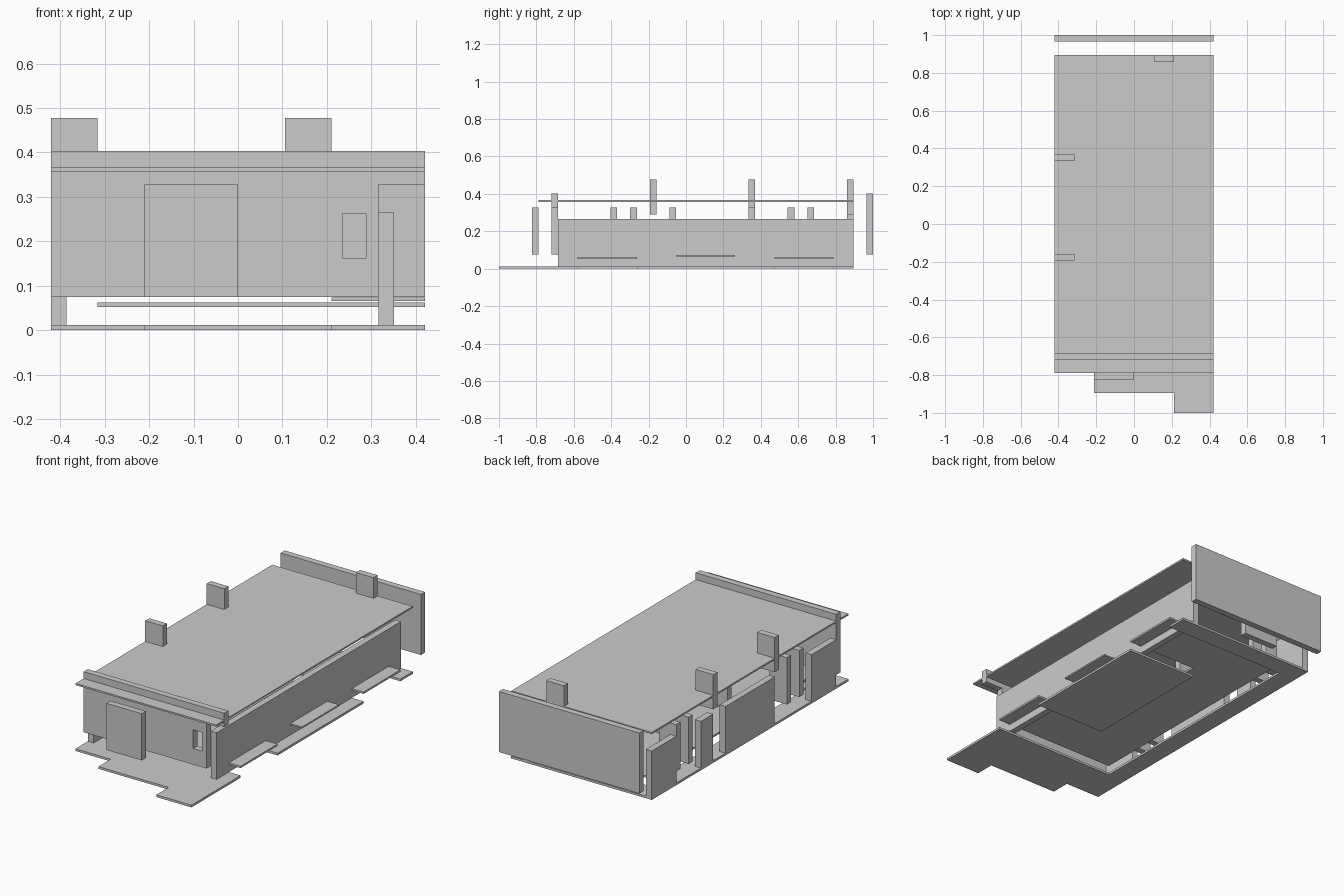
import bpy

if "Cube" in bpy.data.objects:
    bpy.data.objects.remove(bpy.data.objects["Cube"])

U = 2 / 19          # plan module: the length is 19 modules
T = U / 3           # wall thickness
F = 0.012           # floor slab thickness


def gx(k):
    return k * U


def gy(k):
    return -1 + k * U


def box(name, x, y, z):
    """Box spanning the given (min, max) ranges."""
    bpy.ops.mesh.primitive_cube_add(size=1, location=[(a + b) / 2 for a, b in (x, y, z)])
    ob = bpy.context.object
    ob.name = name
    ob.scale = [b - a for a, b in (x, y, z)]
    bpy.ops.object.transform_apply(location=False, rotation=False, scale=True)
    return ob


def slab(name, outline, z0, z1):
    """Extruded plan outline given in modules (x from centre, y from front)."""
    n = len(outline)
    verts = [(gx(x), gy(y), z) for z in (z0, z1) for x, y in outline]
    faces = [list(range(n))[::-1], list(range(n, 2 * n))]
    faces += [(i, (i + 1) % n, (i + 1) % n + n, i + n) for i in range(n)]
    me = bpy.data.meshes.new(name)
    me.from_pydata(verts, [], faces)
    ob = bpy.data.objects.new(name, me)
    bpy.context.collection.objects.link(ob)
    return ob


# Ground floor: stepped front, left strip and rear strip around an open bay
slab("ground_floor", [(4, 0), (4, 4), (-3, 4), (-3, 17), (4, 17), (4, 18), (-4, 18),
                      (-4, 2), (-2, 2), (-2, 1), (2, 1), (2, 0)], 0, F)
slab("ground_floor_island", [(0, 7), (4, 7), (4, 14), (0, 14)], 0, F)

# Raised floor wrapping round the island, and a higher platform
slab("raised_floor", [(-3, 4), (4, 4), (4, 7), (0, 7), (0, 14), (4, 14), (4, 17), (-3, 17)],
     0.052, 0.062)
slab("platform", [(2, 9), (4, 9), (4, 12), (2, 12)], 0.066, 0.074)

# Roof
slab("roof", [(-4, 2), (4, 2), (4, 18), (-4, 18)], 0.357, 0.366)

# Side walls; the left one is broken by openings
box("right_wall", (gx(3), gx(3) + T), (gy(3), gy(18)), (F, 0.265))
for a, b in ((3, 5), (8, 12), (13, 14), (16, 18)):
    box("left_wall", (gx(-4), gx(-4) + T), (gy(a), gy(b)), (F, 0.265))

# Front wall built round a small window, with a full-width beam above
fy = (gy(3) - T, gy(3))
box("front_wall", (gx(-4), 0.235), fy, (0.075, 0.328))
box("front_wall_end", (0.288, gx(3)), fy, (0.075, 0.328))
box("window_sill", (0.235, 0.288), fy, (0.075, 0.162))
box("window_head", (0.235, 0.288), fy, (0.263, 0.328))
box("front_beam", (gx(-4), gx(4)), fy, (0.328, 0.403))

# Rear wall
box("rear_wall", (gx(-4), gx(4)), (1 - T, 1), (0.075, 0.403))

# Door panels at front and rear, and inner partitions
for name, k in (("front_door", 2), ("rear_door", 18), ("partition", 9), ("partition", 13)):
    box(name, (gx(-2), 0), (gy(k) - T, gy(k)), (0.075, 0.328))

# Short posts in the left openings
for k in (6, 7, 15, 16):
    box("opening_post", (gx(-4), gx(-3)), (gy(k) - T, gy(k)), (0.075, 0.328))

# Blocks standing through the roof
for x, k in ((-4, 8), (-4, 13), (1, 18)):
    box("roof_block", (gx(x), gx(x + 1)), (gy(k) - T, gy(k)), (0.29, 0.478))
